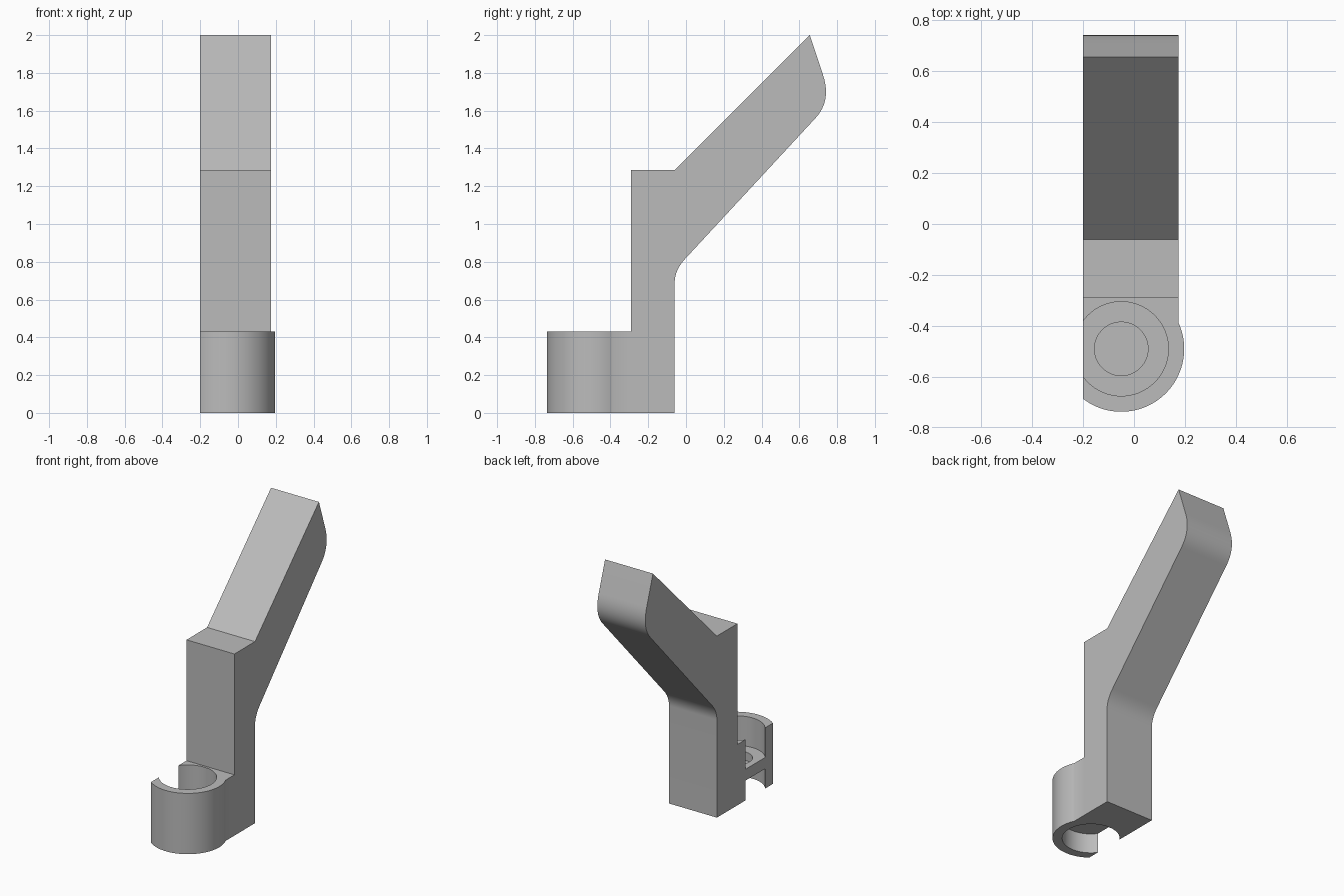
import bpy, bmesh, math
from mathutils import Vector

cube = bpy.data.objects.get("Cube")
if cube:
    bpy.data.objects.remove(cube, do_unlink=True)

grey = bpy.data.materials.new("plain grey")
grey.use_nodes = True
grey.diffuse_color = (0.5, 0.5, 0.5, 1)
grey.node_tree.nodes["Principled BSDF"].inputs["Base Color"].default_value = (0.5, 0.5, 0.5, 1)

LEFT, RIGHT = 0.175, -0.2          # flat sides of the bracket
CX, CY, R = -0.05, -0.49, 0.247    # socket axis and outer radius
FOOT_TOP = 0.43


def extrude(name, points, direction):
    """Close a flat outline and extrude it into a solid."""
    bm = bmesh.new()
    face = bm.faces.new([bm.verts.new(p) for p in points])
    made = bmesh.ops.extrude_face_region(bm, geom=[face])
    verts = [g for g in made["geom"] if isinstance(g, bmesh.types.BMVert)]
    bmesh.ops.translate(bm, verts=verts, vec=direction)
    bmesh.ops.recalc_face_normals(bm, faces=bm.faces)
    mesh = bpy.data.meshes.new(name)
    bm.to_mesh(mesh)
    bm.free()
    mesh.materials.append(grey)
    ob = bpy.data.objects.new(name, mesh)
    bpy.context.collection.objects.link(ob)
    return ob


def arc(radius, start, end, steps, z):
    return [(CX + radius * math.cos(a), CY + radius * math.sin(a), z)
            for a in (start + (end - start) * i / steps for i in range(steps + 1))]


def bend(a, b, c, steps=12):
    """Rounded corner from a to c, pulled toward b."""
    a, b, c = Vector(a), Vector(b), Vector(c)
    return [tuple(a.lerp(b, t).lerp(b.lerp(c, t), t))
            for t in (i / steps for i in range(steps + 1))]


def disc(name, radius, low, high):
    return extrude(name, arc(radius, 0, math.tau, 96, low)[:-1], (0, 0, high - low))


def combine(target, other, operation):
    other.hide_render = True
    mod = target.modifiers.new(other.name, "BOOLEAN")
    mod.operation, mod.solver, mod.object = operation, "EXACT", other
    bpy.context.view_layer.objects.active = target
    bpy.ops.object.modifier_apply(modifier=mod.name)
    bpy.data.objects.remove(other, do_unlink=True)


# Upright post with the leaning arm
side = [(-0.29, 0), (-0.06, 0)]
side += bend((-0.06, 0.69), (-0.06, 0.755), (-0.005, 0.815))
side += bend((0.685, 1.56), (0.771, 1.652), (0.725, 1.79))
side += [(0.655, 2), (-0.06, 1.285), (-0.29, 1.285)]
bracket = extrude("bracket", [(RIGHT, y, z) for y, z in side], (LEFT - RIGHT, 0, 0))

# Rounded foot, cut flat on the open side
start = math.acos((LEFT - CX) / R)
end = -math.pi + math.acos((CX - RIGHT) / R)
foot = [(RIGHT, -0.2, 0), (LEFT, -0.2, 0)] + arc(R, start, end, 72, 0)
combine(bracket, extrude("foot", foot, (0, 0, FOOT_TOP)), "UNION")

# Socket above and below a thin web, with a shallow recess in the web
for name, radius, low, high in (("upper_socket", 0.185, 0.22, 0.6),
                                ("lower_socket", 0.185, -0.2, 0.14),
                                ("web_recess", 0.105, 0.16, 0.3)):
    combine(bracket, disc(name, radius, low, high), "DIFFERENCE")

bpy.ops.object.select_all(action="DESELECT")
bracket.select_set(True)
bpy.context.view_layer.objects.active = bracket
bpy.ops.object.shade_smooth_by_angle(angle=math.radians(30))
